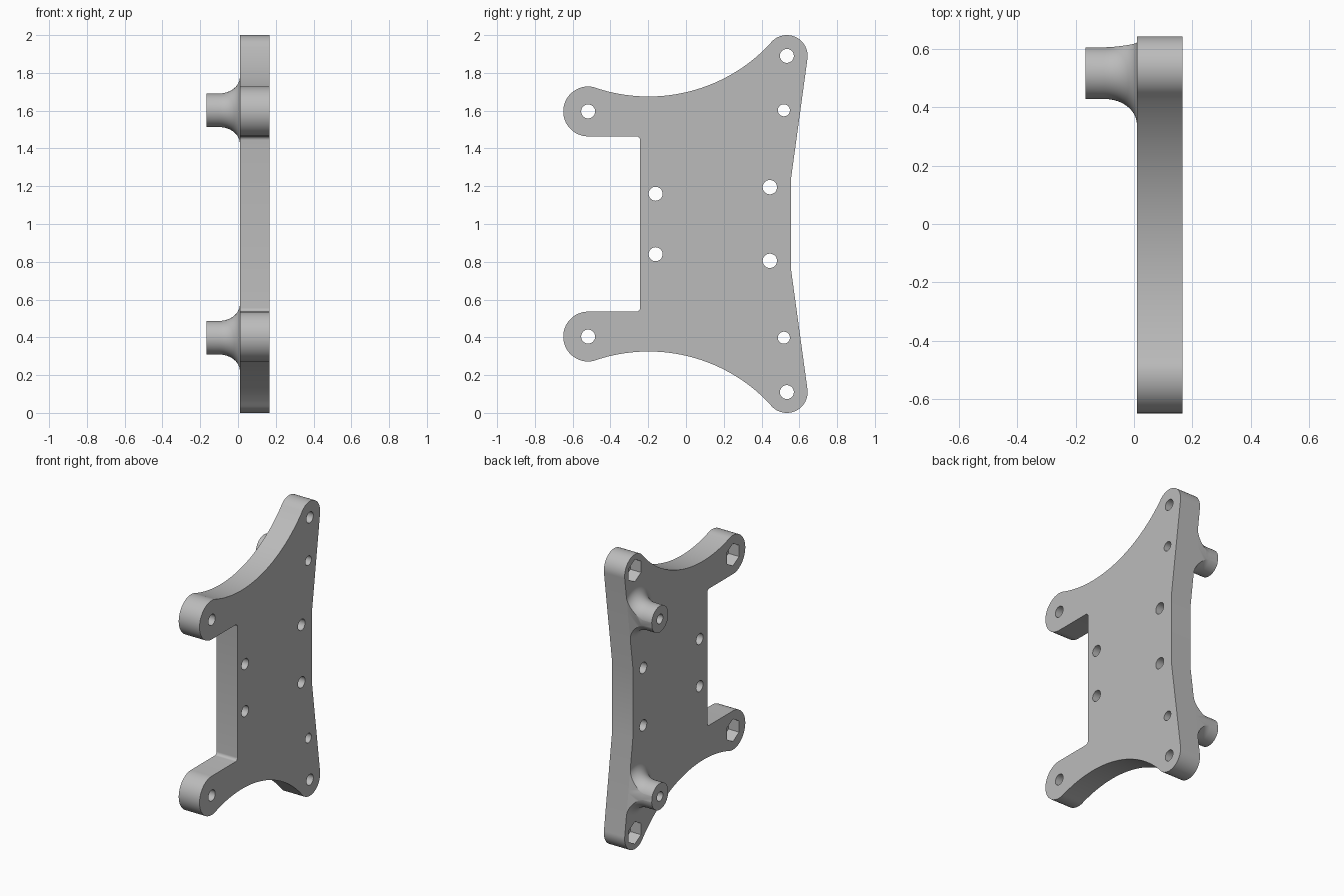
import bpy, bmesh
from math import sin, cos, pi, atan2, sqrt
from mathutils import Matrix

cube = bpy.data.objects.get("Cube")
if cube:
    bpy.data.objects.remove(cube, do_unlink=True)

grey = bpy.data.materials.new("plain grey")
grey.use_nodes = True
colour = (0.5, 0.5, 0.5, 1)
grey.diffuse_color = colour
grey.node_tree.nodes["Principled BSDF"].inputs["Base Color"].default_value = colour

BACK, FRONT, BOSS_END = 0.01, 0.166, -0.167   # plate faces and boss tip along x
ARM, TIP, BOSS = (-0.518, 1.596), (0.534, 1.89), (0.518, 1.602)
ARM_R, TIP_R = 0.132, 0.11


def arc(centre, radius, start, end, steps):
    return [(centre[0] + radius * cos(start + (end - start) * i / steps),
             centre[1] + radius * sin(start + (end - start) * i / steps))
            for i in range(steps + 1)]


def make_object(name, bm):
    bmesh.ops.recalc_face_normals(bm, faces=bm.faces)
    mesh = bpy.data.meshes.new(name)
    bm.to_mesh(mesh)
    bm.free()
    obj = bpy.data.objects.new(name, mesh)
    bpy.context.collection.objects.link(obj)
    mesh.materials.append(grey)
    return obj


def prism(name, outline, x0, x1):
    bm = bmesh.new()
    face = bm.faces.new([bm.verts.new((x0, y, z)) for y, z in outline])
    side = bmesh.ops.extrude_face_region(bm, geom=[face])["geom"]
    verts = [g for g in side if isinstance(g, bmesh.types.BMVert)]
    bmesh.ops.translate(bm, vec=(x1 - x0, 0, 0), verts=verts)
    return make_object(name, bm)


def add_drill(bm, y, z, radius, x0, x1, sides):
    turn = Matrix.Translation(((x0 + x1) / 2, y, z)) @ Matrix.Rotation(pi / 2, 4, "Y")
    if sides == 6:
        turn = turn @ Matrix.Rotation(pi / 2, 4, "Z")
    bmesh.ops.create_cone(bm, cap_ends=True, segments=sides, radius1=radius,
                          radius2=radius, depth=x1 - x0, matrix=turn)


def boolean(obj, cutter, operation):
    mod = obj.modifiers.new(operation, "BOOLEAN")
    mod.operation, mod.solver, mod.object = operation, "EXACT", cutter
    bpy.ops.object.select_all(action="DESELECT")
    bpy.context.view_layer.objects.active = obj
    obj.select_set(True)
    bpy.ops.object.modifier_apply(modifier=mod.name)


# Upper half of the plate outline, from the waist round to the inner notch
sweep, sweep_r = (-0.198, 2.555), 0.88
to_tip = atan2(TIP[1] - sweep[1], TIP[0] - sweep[0])
to_arm = atan2(ARM[1] - sweep[1], ARM[0] - sweep[0])
half = [(0.555, 1.233)]
half += arc(TIP, TIP_R, -0.134, to_tip + pi, 24)
half += arc(sweep, sweep_r, to_tip, to_arm, 48)[1:]
half += arc(ARM, ARM_R, to_arm + pi, 1.5 * pi, 32)[1:]
half += arc((-0.263, ARM[1] - ARM_R - 0.02), 0.02, pi / 2, 0, 6)
outline = half + [(y, 2 - z) for y, z in reversed(half)]
plate = prism("mounting_plate", outline, BACK, FRONT)
clip = prism("boss_clip", outline, -0.4, 0.4)

# Round through holes and hexagonal nut pockets, paired about mid height
drills, pockets = bmesh.new(), bmesh.new()
holes = [(ARM, 0.037), (TIP, 0.037), (BOSS, 0.032),
         ((0.444, 1.195), 0.038), ((-0.161, 1.16), 0.037)]
for (y, z), radius in holes:
    for height in (z, 2 - z):
        add_drill(drills, y, height, radius, -0.4, 0.4, 32)
for y, z in (ARM, TIP):
    for height in (z, 2 - z):
        add_drill(pockets, y, height, 0.076, -0.1, 0.09, 6)
drill_tool = make_object("drill_cutter", drills)
pocket_tool = make_object("nut_pocket_cutter", pockets)
boolean(plate, drill_tool, "DIFFERENCE")
boolean(plate, pocket_tool, "DIFFERENCE")
parts = [plate]

# Flared bosses, turned about x and trimmed to the plate edge
profile = [(BOSS_END, 0), (BOSS_END, 0.089)]
profile += [(BACK - 0.11 + 0.11 * sin(a), 0.089 + 0.088 * (1 - cos(a)))
            for a in [i * pi / 24 for i in range(13)]]
profile += [(BACK, 0)]
for name, z in (("upper_boss", BOSS[1]), ("lower_boss", 2 - BOSS[1])):
    bm = bmesh.new()
    verts = [bm.verts.new((x, r, 0)) for x, r in profile]
    edges = [bm.edges.new(pair) for pair in zip(verts, verts[1:])]
    bmesh.ops.spin(bm, geom=verts + edges, axis=(1, 0, 0), cent=(0, 0, 0),
                   angle=2 * pi, steps=64)
    bmesh.ops.remove_doubles(bm, verts=bm.verts, dist=0.0001)
    bmesh.ops.translate(bm, vec=(0, BOSS[0], z), verts=bm.verts)
    boss = make_object(name, bm)
    boolean(boss, clip, "INTERSECT")
    boolean(boss, drill_tool, "DIFFERENCE")
    parts.append(boss)

for tool in (clip, drill_tool, pocket_tool):
    bpy.data.objects.remove(tool, do_unlink=True)

# Smooth the curved walls and keep the rims crisp
bpy.ops.object.select_all(action="DESELECT")
for part in parts:
    part.select_set(True)
bpy.context.view_layer.objects.active = plate
bpy.ops.object.shade_smooth_by_angle(angle=pi / 7)
